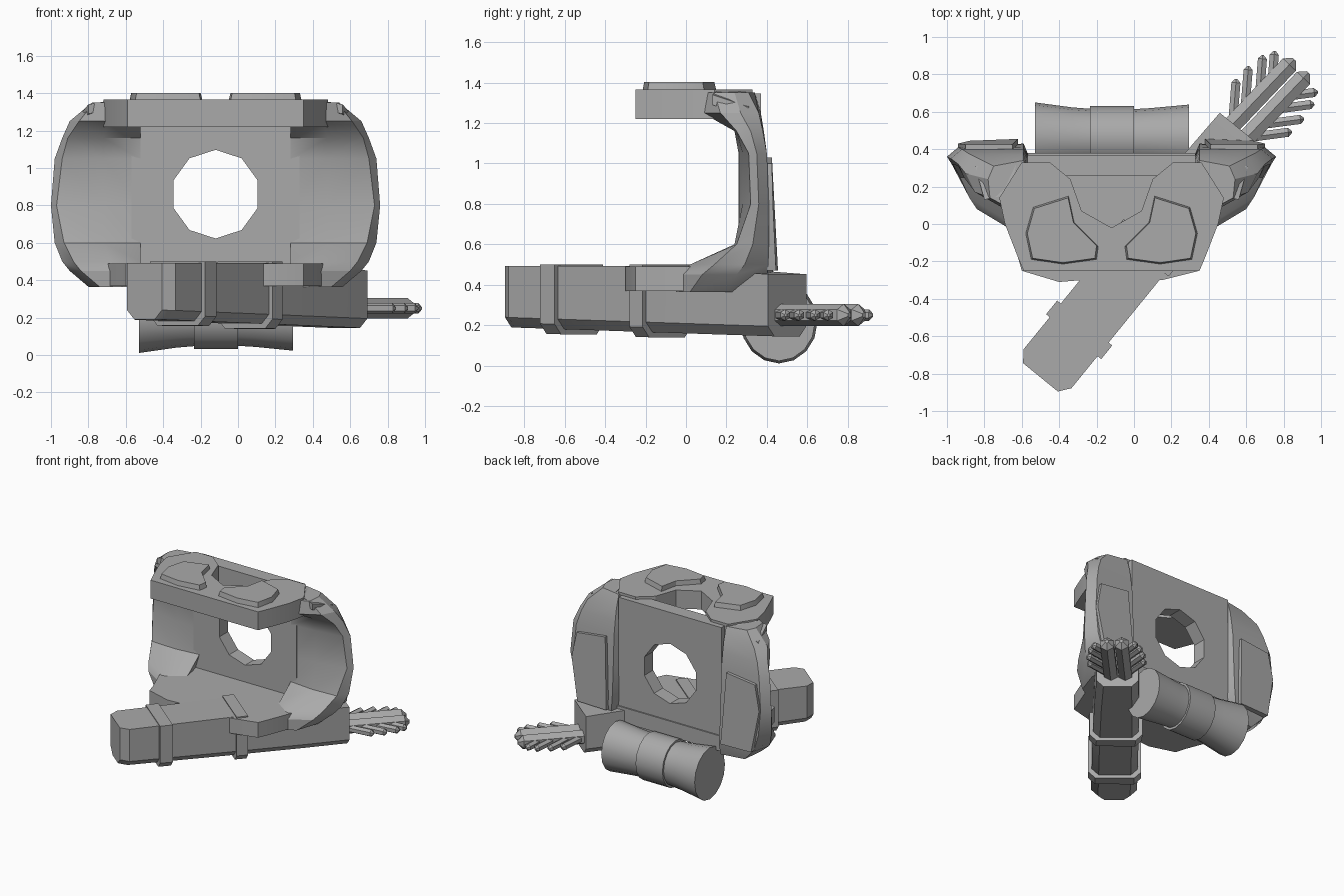
import bpy, bmesh, math
from mathutils import Vector, Matrix

if "Cube" in bpy.data.objects:
    bpy.data.objects.remove(bpy.data.objects["Cube"])

GREY = bpy.data.materials.new("plain grey")
GREY.use_nodes = True
GREY.diffuse_color = (0.4, 0.4, 0.4, 1)
GREY.node_tree.nodes["Principled BSDF"].inputs["Base Color"].default_value = (0.4, 0.4, 0.4, 1)
CX = -0.12  # mirror plane of the armour


def finish(name, bm, angle=30):
    bmesh.ops.remove_doubles(bm, verts=bm.verts, dist=0.0005)
    bmesh.ops.recalc_face_normals(bm, faces=bm.faces)
    mesh = bpy.data.meshes.new(name)
    bm.to_mesh(mesh)
    bm.free()
    mesh.materials.clear()
    mesh.materials.append(GREY)
    ob = bpy.data.objects.new(name, mesh)
    bpy.context.collection.objects.link(ob)
    bpy.ops.object.select_all(action='DESELECT')
    ob.select_set(True)
    bpy.context.view_layer.objects.active = ob
    bpy.ops.object.shade_smooth_by_angle(angle=math.radians(angle))
    return ob


def loft(name, rings, angle=30):
    """Skin a list of equally sized point rings and cap both ends."""
    bm = bmesh.new()
    rows = [[bm.verts.new(p) for p in r] for r in rings]
    n = len(rows[0])
    for a, b in zip(rows, rows[1:]):
        for i in range(n):
            j = (i + 1) % n
            bm.faces.new((a[i], a[j], b[j], b[i]))
    bm.faces.new(rows[0])
    bm.faces.new(rows[-1])
    return finish(name, bm, angle)


def prism(name, loops, lo, hi, turn=Matrix()):
    """Extrude flat outlines (later loops are holes) from lo to hi."""
    cu = bpy.data.curves.new(name, 'CURVE')
    cu.dimensions, cu.fill_mode, cu.extrude = '2D', 'BOTH', (hi - lo) / 2
    for pts in loops:
        s = cu.splines.new('POLY')
        s.points.add(len(pts) - 1)
        for p, (x, y) in zip(s.points, pts):
            p.co = (x, y, 0, 1)
        s.use_cyclic_u = True
    tmp = bpy.data.objects.new(name, cu)
    bpy.context.collection.objects.link(tmp)
    bpy.context.view_layer.update()
    me = bpy.data.meshes.new_from_object(tmp.evaluated_get(bpy.context.evaluated_depsgraph_get()))
    bm = bmesh.new()
    bm.from_mesh(me)
    bpy.data.objects.remove(tmp)
    bpy.data.curves.remove(cu)
    bpy.data.meshes.remove(me)
    bmesh.ops.transform(bm, verts=bm.verts, matrix=turn @ Matrix.Translation((0, 0, (lo + hi) / 2)))
    return finish(name, bm)


def both(half):
    """Full outline from a half outline running front to back."""
    return [(CX + x, y) for x, y in half] + [(CX - x, y) for x, y in reversed(half) if x]


# Collar with its neck notch, and the waist plate
prism("collar", [both([(.47, -.25), (.50, -.18), (.57, 0), (.60, .14), (.48, .33), (.33, .33),
                       (.22, .24), (.16, .07), (0, -.02)])], 1.22, 1.365)
prism("waist_plate", [[(-.6, -.25), (-.4, -.31), (-.28, -.3), (.15, -.3), (.35, -.25), (.38, -.18),
                       (.45, 0), (.5, .2), (.36, .38), (-.6, .38), (-.74, .2), (-.69, 0),
                       (-.62, -.18)]], .37, .49)

# Upright back plate with a ten sided opening
opening = [(CX + .237 * math.sin(k * math.tau / 10), .86 + .237 * math.cos(k * math.tau / 10)) for k in range(10)]
back = [(CX - .45, .37), (CX + .45, .37), (CX + .45, 1.345), (CX - .45, 1.345)]
prism("back_plate", [back, opening], -.37, -.26, Matrix.Rotation(math.pi / 2, 4, 'X'))

# Side wings: plan sections stacked upward, as (half width, depth)
SECTIONS = {
    .365: [(.40, 0), (.50, -.05), (.62, .02), (.68, .2), (.66, .38), (.47, .41)],
    .45: [(.40, 0), (.52, -.04), (.72, .08), (.78, .25), (.74, .40), (.47, .43)],
    .50: [(.40, .13), (.56, .02), (.76, .14), (.82, .29), (.77, .41), (.47, .43)],
    .60: [(.40, .26), (.60, .24), (.81, .25), (.86, .33), (.80, .41), (.47, .42)],
    .80: [(.40, .26), (.60, .28), (.85, .32), (.88, .36), (.82, .41), (.47, .41)],
    1.05: [(.40, .26), (.60, .28), (.82, .31), (.86, .35), (.80, .40), (.47, .40)],
    1.16: [(.40, .26), (.60, .24), (.79, .25), (.82, .32), (.77, .38), (.47, .385)],
    1.25: [(.40, .15), (.57, .08), (.73, .17), (.78, .27), (.73, .36), (.47, .37)],
    1.35: [(.40, .10), (.54, .08), (.65, .14), (.66, .24), (.63, .31), (.47, .34)],
}
for side, label in ((1, "left"), (-1, "right")):
    def at(x, y, z):
        return (CX + side * x, y, z)

    loft(label + "_wing", [[at(x, y, z) for x, y in ring] for z, ring in SECTIONS.items()])

    # Raised plate on the back of the wing
    def panel(y):
        return [at(.50, y + .01, .47), at(.76, y, .47), at(.82, y - .015, .80), at(.78, y - .02, 1.0),
                at(.53, y - .02, 1.03)]
    loft(label + "_back_panel", [panel(.40), panel(.445)])

    # Sloping shoulder plate
    def shoulder(dz):
        return [at(x, y, z + dz) for x, y, z in
                ((.54, .16, 1.335), (.68, .13, 1.31), (.73, .31, 1.25), (.51, .32, 1.32))]
    loft(label + "_shoulder_plate", [shoulder(-.02), shoulder(.03)])

    # Chest pad lying on the collar
    pad = [(.23, .15), (.42, .09), (.46, -.05), (.43, -.19), (.26, -.215), (.08, -.19), (.07, -.12), (.20, .01)]
    outer = [at(x, y, 1.36) for x, y in pad]
    mid = Vector((CX + side * .27, -.05, 1.402))
    inner = [mid + (Vector((p[0], p[1], 1.402)) - mid) * .95 for p in outer]
    loft(label + "_chest_pad", [outer, inner])

# Diagonal case: chamfered box sections along its axis
START, END = Vector((-.5, -.82, 0)), Vector((.575, .5, 0))
ALONG = (END - START).normalized()
ACROSS = Vector((ALONG.y, -ALONG.x, 0))


def section(t, grow=0, width=.165, chamfer=.05):
    w = width + grow
    top, low = .492 - .04 * max(0, t - .6) / .4 + grow * .3, .19 - .045 * t - grow
    c = START.lerp(END, t)
    return [c + ACROSS * a + Vector((0, 0, z)) for a, z in
            ((-w, top), (w, top), (w, low + chamfer), (w - chamfer, low), (chamfer - w, low), (-w, low + chamfer))]


loft("case", [section(0, 0, .12), section(.035), section(.5), section(.8, 0, .16), section(1, 0, .15)])
for name, a, b in (("front_strap", .165, .22), ("middle_strap", .50, .55)):
    loft(name, [section(a, .025), section(b, .025)])


# Pointed rods standing out of the case
def rod(name, a, b, r, sides):
    d = (b - a).normalized()
    s, up = Vector((d.y, -d.x, 0)), Vector((0, 0, 1))
    rings = []
    for p, k in ((a, 1), (b - d * r * .7, 1), (b, .25)):
        rings.append([p + (s * math.cos(q) + up * math.sin(q)) * r * k
                      for q in (math.tau * (i + .5) / sides for i in range(sides))])
    return loft(name, rings)


BASE = Vector((.53, .46, .25))
RUN = Vector((math.cos(math.radians(46.5)), math.sin(math.radians(46.5)), 0))
OFF = Vector((RUN.y, -RUN.x, 0))
for side, label in ((1, "right"), (-1, "left")):
    rod(label + "_shaft", BASE + OFF * side * .052, BASE + RUN * .53 + OFF * side * .052, .055, 6)
    lean = (RUN * .78 + OFF * side * .63).normalized()
    for k, reach in enumerate((.24, .335, .43, .49)):
        tip = BASE + RUN * reach + OFF * side * (.205 - .015 * max(0, k - 1) ** 1.6)
        rod(f"{label}_vane_{k + 1}", tip - lean * .21, tip, .028, 6)


# Waisted drum under the back, with a band
def ring(x, r, n=16):
    return [(x, .46 + r * .95 * math.cos(math.tau * i / n), .215 + r * 1.02 * math.sin(math.tau * i / n))
            for i in range(n)]


loft("drum", [ring(-.53, .2), ring(-.33, .172), ring(CX, .155), ring(.09, .168), ring(.295, .188)])
loft("drum_band", [ring(-.235, .18), ring(0, .18)])
